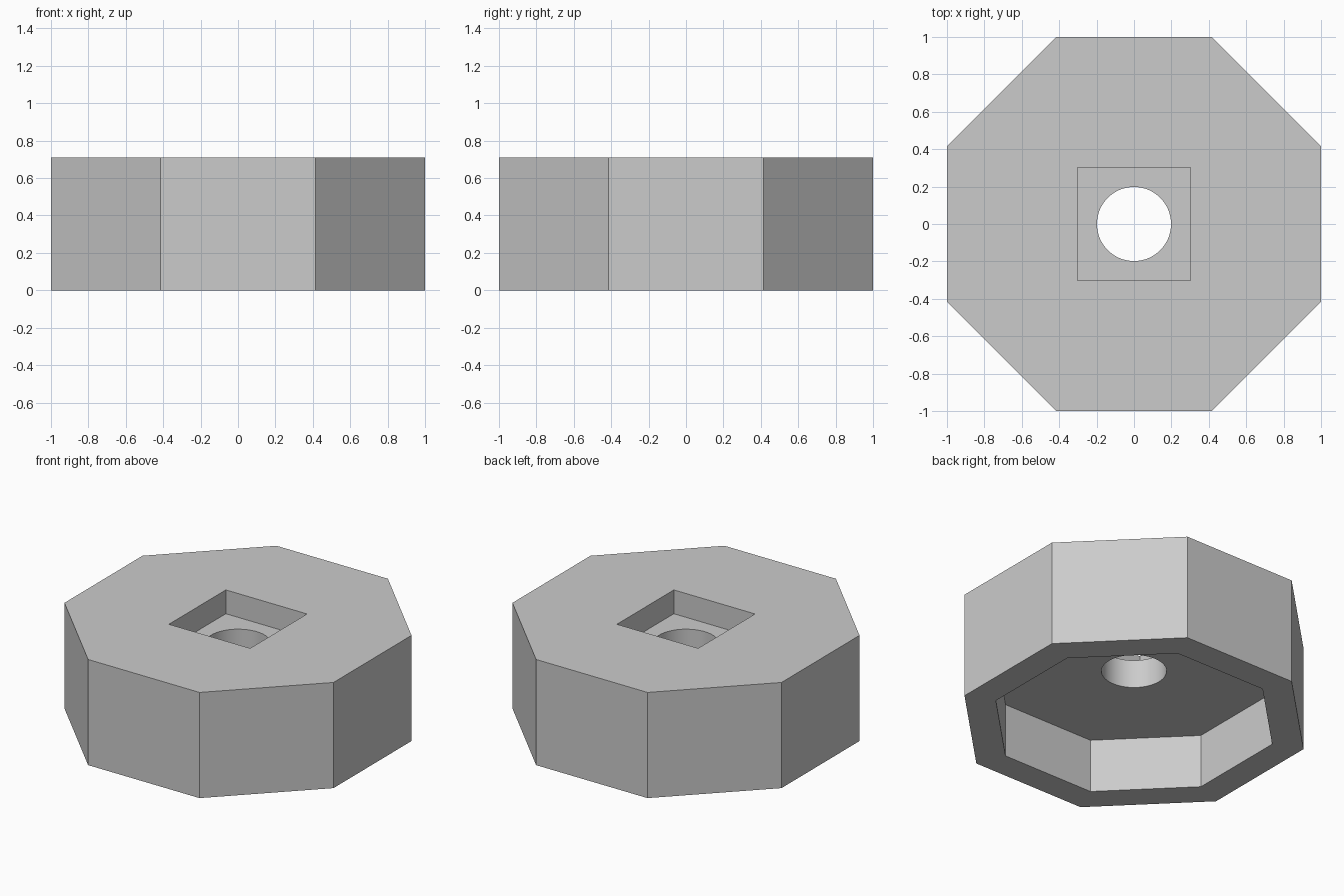
import bpy
from math import pi, cos, radians

cube = bpy.data.objects.get("Cube")
if cube:
    bpy.data.objects.remove(cube, do_unlink=True)

HEIGHT = 0.71
RECESS_TOP = 0.36     # ceiling of the hollow underside
POCKET_FLOOR = 0.55   # floor of the square pocket
OVER = 0.1            # cutter overshoot

grey = bpy.data.materials.new("plain grey")
grey.use_nodes = True
colour = (0.6, 0.6, 0.6, 1)
grey.diffuse_color = colour
grey.node_tree.nodes["Principled BSDF"].inputs["Base Color"].default_value = colour


def prism(name, sides, apothem, z0, z1):
    """Upright regular prism with flat sides facing the axes."""
    bpy.ops.mesh.primitive_cylinder_add(
        vertices=sides, radius=apothem / cos(pi / sides), depth=z1 - z0,
        location=(0, 0, (z0 + z1) / 2), rotation=(0, 0, pi / sides))
    obj = bpy.context.object
    obj.name = name
    bpy.ops.object.transform_apply(location=True, rotation=True, scale=True)
    obj.data.materials.append(grey)
    return obj


# Octagonal body
body = prism("octagonal_body", 8, 1.0, 0, HEIGHT)

# Hollow underside, square top pocket and round through hole
cutters = [
    prism("underside_recess_cutter", 8, 0.815, -OVER, RECESS_TOP),
    prism("square_pocket_cutter", 4, 0.302, POCKET_FLOOR, HEIGHT + OVER),
    prism("round_hole_cutter", 64, 0.198, -OVER, HEIGHT + OVER),
]
bpy.ops.object.select_all(action="DESELECT")
body.select_set(True)
bpy.context.view_layer.objects.active = body
for cutter in cutters:
    cutter.hide_render = True
    cut = body.modifiers.new(cutter.name, "BOOLEAN")
    cut.operation = "DIFFERENCE"
    cut.solver = "EXACT"
    cut.object = cutter
    bpy.ops.object.modifier_apply(modifier=cut.name)

for cutter in cutters:
    bpy.data.objects.remove(cutter, do_unlink=True)

# Smooth bore, crisp edges elsewhere
bpy.ops.object.shade_smooth_by_angle(angle=radians(30))
